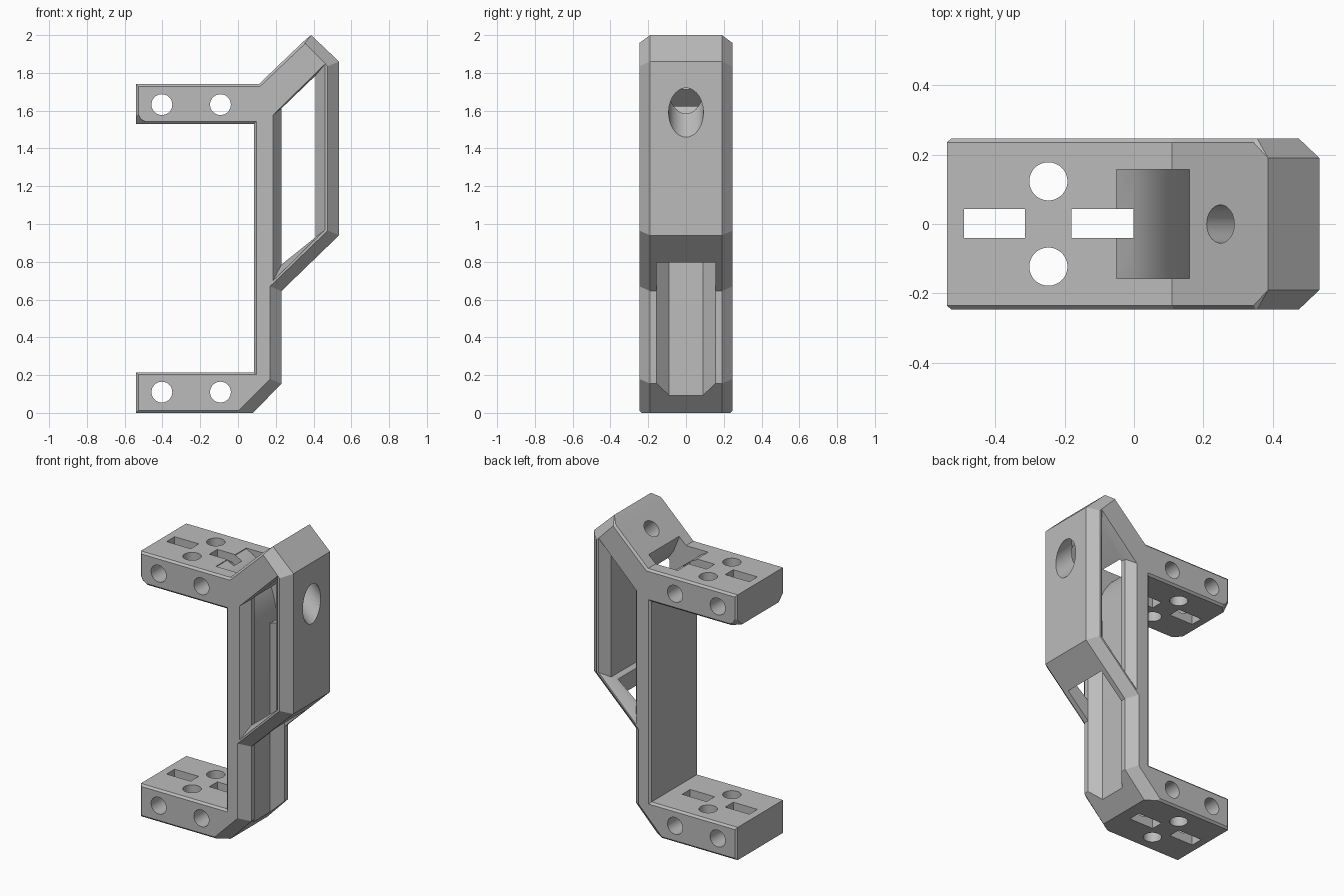
import bpy, bmesh, math
from mathutils import Vector, Matrix

if "Cube" in bpy.data.objects:
    bpy.data.objects.remove(bpy.data.objects["Cube"])

grey = bpy.data.materials.new("mid_grey")
grey.diffuse_color = (0.5, 0.5, 0.5, 1)
grey.use_nodes = True
grey.node_tree.nodes["Principled BSDF"].inputs["Base Color"].default_value = grey.diffuse_color


def make(name, bm):
    bmesh.ops.recalc_face_normals(bm, faces=bm.faces)
    me = bpy.data.meshes.new(name)
    bm.to_mesh(me)
    bm.free()
    ob = bpy.data.objects.new(name, me)
    me.materials.append(grey)
    bpy.context.collection.objects.link(ob)
    return ob


def loft(name, loops):
    """Skin equal-length point loops and cap both ends."""
    bm = bmesh.new()
    rings = [[bm.verts.new(p) for p in loop] for loop in loops]
    n = len(rings[0])
    for a, b in zip(rings, rings[1:]):
        for i in range(n):
            j = (i + 1) % n
            bm.faces.new((a[i], a[j], b[j], b[i]))
    bm.faces.new(rings[0])
    bm.faces.new(rings[-1])
    return make(name, bm)


def box(name, x0, x1, y0, y1, z0, z1):
    pts = [(x0, y0), (x1, y0), (x1, y1), (x0, y1)]
    return loft(name, [[(x, y, z) for x, y in pts] for z in (z0, z1)])


def rod(name, a, b, r):
    a, b = Vector(a), Vector(b)
    bm = bmesh.new()
    rot = (b - a).to_track_quat('Z', 'Y').to_matrix().to_4x4()
    bmesh.ops.create_cone(bm, cap_ends=True, segments=48, radius1=r, radius2=r,
                          depth=(b - a).length,
                          matrix=Matrix.Translation((a + b) / 2) @ rot)
    return make(name, bm)


# Bracket body: outer x, z, half width there, then side-face x, z
W = 0.247
outline = [
    (-.54, 1.74, .235, -.527, 1.727), (.11, 1.74, .235, .115, 1.727),
    (.345, 1.965, .235, .352, 1.952), (.387, 2.0, .19, .355, 1.958),
    (.535, 1.86, .19, .475, 1.835), (.535, .94, .19, .475, .965),
    (.23, .645, .19, .17, .67), (.23, .155, .19, .17, .18),
    (.08, 0, .19, .014, .023), (.01, 0, .235, .004, .013),
    (-.54, 0, .235, -.527, .013), (-.54, .215, .235, -.527, .202),
    (.085, .215, .235, .098, .202), (.085, 1.53, .235, .098, 1.543),
    (-.495, 1.53, .235, -.49, 1.543), (-.54, 1.53, .19, -.515, 1.555),
    (-.54, 1.575, .235, -.527, 1.58)]
body = loft("bracket", [
    [(p[3], -W, p[4]) for p in outline], [(p[0], -p[2], p[1]) for p in outline],
    [(p[0], p[2], p[1]) for p in outline], [(p[3], W, p[4]) for p in outline]])

cutters = []

# Side window with bevelled rims
rim = [(.183, .695), (.183, 1.575), (.463, 1.85), (.463, .97)]
core = [(.23, .785), (.23, 1.612), (.41, 1.785), (.41, .93)]
cutters.append(loft("window_cut", [
    [(x, y, z) for x, z in prof]
    for prof, y in ((rim, -.25), (core, -.19), (core, .19), (rim, .25))]))

# Cable groove down the column
groove = [(.17, -.09), (.23, -.155), (.385, -.155),
          (.385, .155), (.23, .155), (.17, .09)]
cutters.append(loft("groove_cut", [[(x, y, z) for x, y in groove] for z in (.03, 1.5)]))

# Curved cable exit to the top arm
exit_prof = [(-.05, 1.85), (-.05, 1.735), (0, 1.71), (.05, 1.67), (.1, 1.6),
             (.14, 1.51), (.163, 1.42), (.171, 1.33), (.26, 1.33), (.26, 1.5),
             (.25, 1.61), (.2, 1.68), (.16, 1.78), (.16, 1.85)]
cutters.append(loft("cable_exit_cut", [[(x, y, z) for x, z in exit_prof] for y in (-.157, .157)]))

# Angled fixing hole with wide access bore
cutters.append(rod("screw_cut", (.13, 0, 1.993), (.45, 0, 1.673), .055))
cutters.append(rod("access_cut", (.39, 0, 1.735), (.75, 0, 1.375), .092))

# Arm holes and strap slots
for z in (.11, 1.632):
    for x in (-.403, -.093):
        cutters.append(rod("cross_hole_cut", (x, -.4, z), (x, .4, z), .055))
    for y in (-.123, .123):
        cutters.append(rod("arm_hole_cut", (-.247, y, z - .18), (-.247, y, z + .18), .055))
    for x0, x1 in ((-.49, -.315), (-.18, -.002)):
        cutters.append(box("slot_cut", x0, x1, -.04, .043, z - .17, z + .17))

bpy.context.view_layer.objects.active = body
for c in cutters:
    m = body.modifiers.new(c.name, 'BOOLEAN')
    m.operation = 'DIFFERENCE'
    m.solver = 'EXACT'
    m.object = c
    bpy.ops.object.modifier_apply(modifier=m.name)
    bpy.data.objects.remove(c)

body.select_set(True)
bpy.ops.object.shade_smooth_by_angle(angle=math.radians(20))
